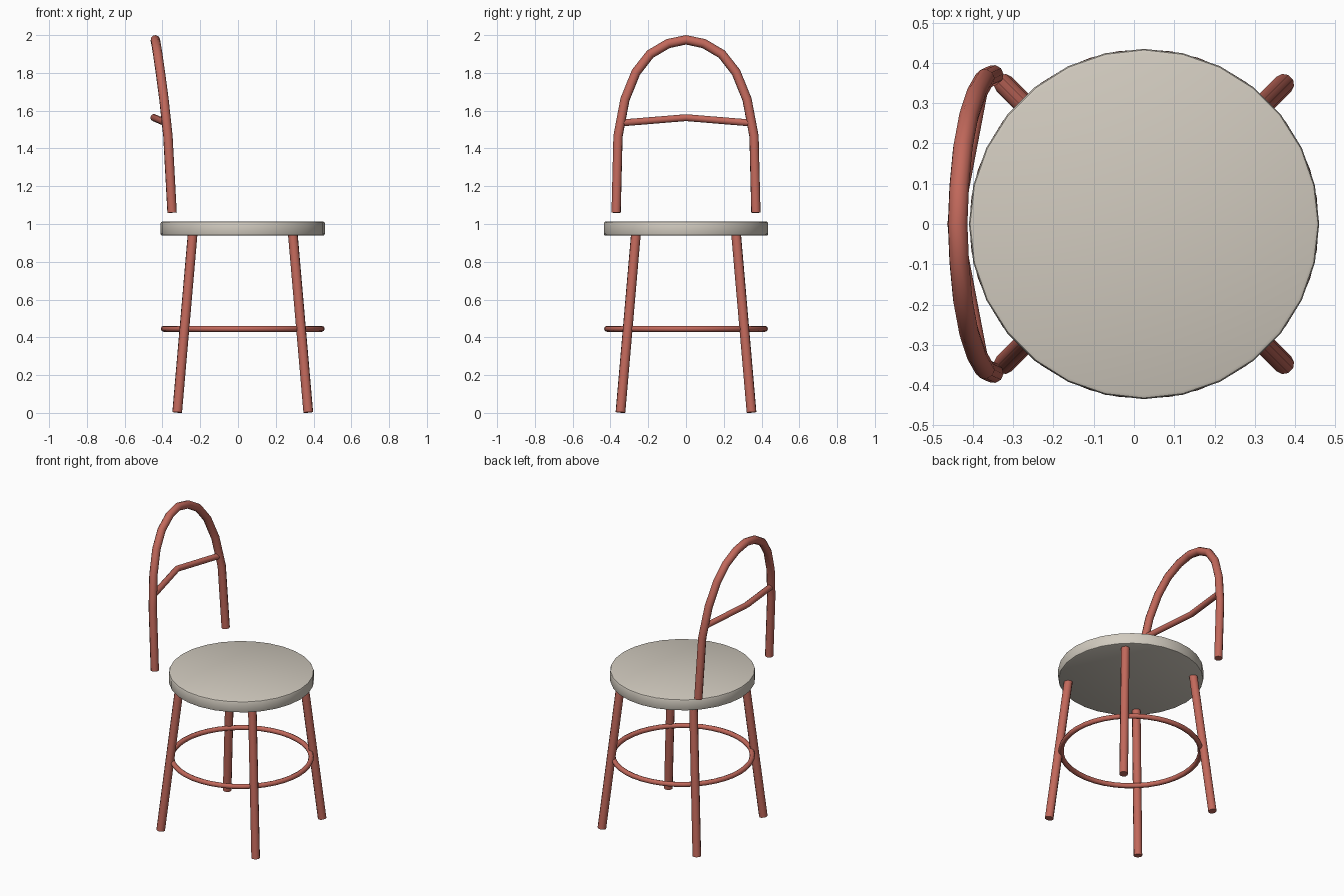
import bpy, math

cube = bpy.data.objects.get("Cube")
if cube:
    bpy.data.objects.remove(cube, do_unlink=True)

CX = 0.025  # centre of the seat, legs and foot ring


def material(name, rgb):
    mat = bpy.data.materials.new(name)
    mat.use_nodes = True
    color = (*rgb, 1)
    mat.diffuse_color = color
    mat.node_tree.nodes["Principled BSDF"].inputs["Base Color"].default_value = color
    return mat


red = material("red_painted_metal", (0.54, 0.14, 0.105))
cream = material("cream_seat", (0.64, 0.595, 0.52))


def finish(obj, name, mat, angle):
    obj.name = name
    obj.data.materials.clear()
    obj.data.materials.append(mat)
    bpy.ops.object.select_all(action='DESELECT')
    obj.select_set(True)
    bpy.context.view_layer.objects.active = obj
    bpy.ops.object.shade_smooth_by_angle(angle=math.radians(angle))


def tube(name, points, radius):
    """Round capped tube along a path."""
    curve = bpy.data.curves.new(name, 'CURVE')
    curve.dimensions = '3D'
    curve.bevel_depth = radius
    curve.bevel_resolution = 3
    curve.use_fill_caps = True
    spline = curve.splines.new('POLY')
    spline.points.add(len(points) - 1)
    for p, co in zip(spline.points, points):
        p.co = (*co, 1)
    obj = bpy.data.objects.new(name, curve)
    bpy.context.collection.objects.link(obj)
    bpy.ops.object.select_all(action='DESELECT')
    obj.select_set(True)
    bpy.context.view_layer.objects.active = obj
    bpy.ops.object.convert(target='MESH')
    finish(bpy.context.object, name, red, 40)


# Seat disc with a softened rim
bpy.ops.mesh.primitive_cylinder_add(vertices=28, radius=0.435, depth=0.075,
                                    location=(CX, 0, 0.9755))
seat = bpy.context.object
bevel = seat.modifiers.new("rim", 'BEVEL')
bevel.width = 0.01
bevel.segments = 2
bevel.limit_method = 'ANGLE'
bpy.ops.object.modifier_apply(modifier="rim")
finish(seat, "seat", cream, 40)

# Splayed legs
for sx, side in ((-1, "right"), (1, "left")):
    for sy, end in ((-1, "front"), (1, "back")):
        tube(f"{end}_{side}_leg",
             [(CX + sx * 0.347, sy * 0.347, 0.003),
              (CX + sx * 0.265, sy * 0.265, 0.95)], 0.026)

# Foot ring
bpy.ops.mesh.primitive_torus_add(major_radius=0.418, minor_radius=0.016,
                                 major_segments=40, minor_segments=8,
                                 location=(CX, 0, 0.445))
finish(bpy.context.object, "foot_ring", red, 50)

# Arched back: one half, then mirrored over the centre
half = [(-0.349, 0.37, 1.06), (-0.371, 0.36, 1.465), (-0.392, 0.323, 1.66),
        (-0.411, 0.265, 1.803), (-0.425, 0.19, 1.899), (-0.434, 0.095, 1.955)]
arch = half + [(-0.438, 0, 1.975)] + [(x, -y, z) for x, y, z in reversed(half)]
tube("back_arch", arch, 0.025)

# Bent cross bar
tube("back_bar", [(-0.38, 0.342, 1.535), (-0.445, 0, 1.563), (-0.38, -0.342, 1.535)], 0.019)
